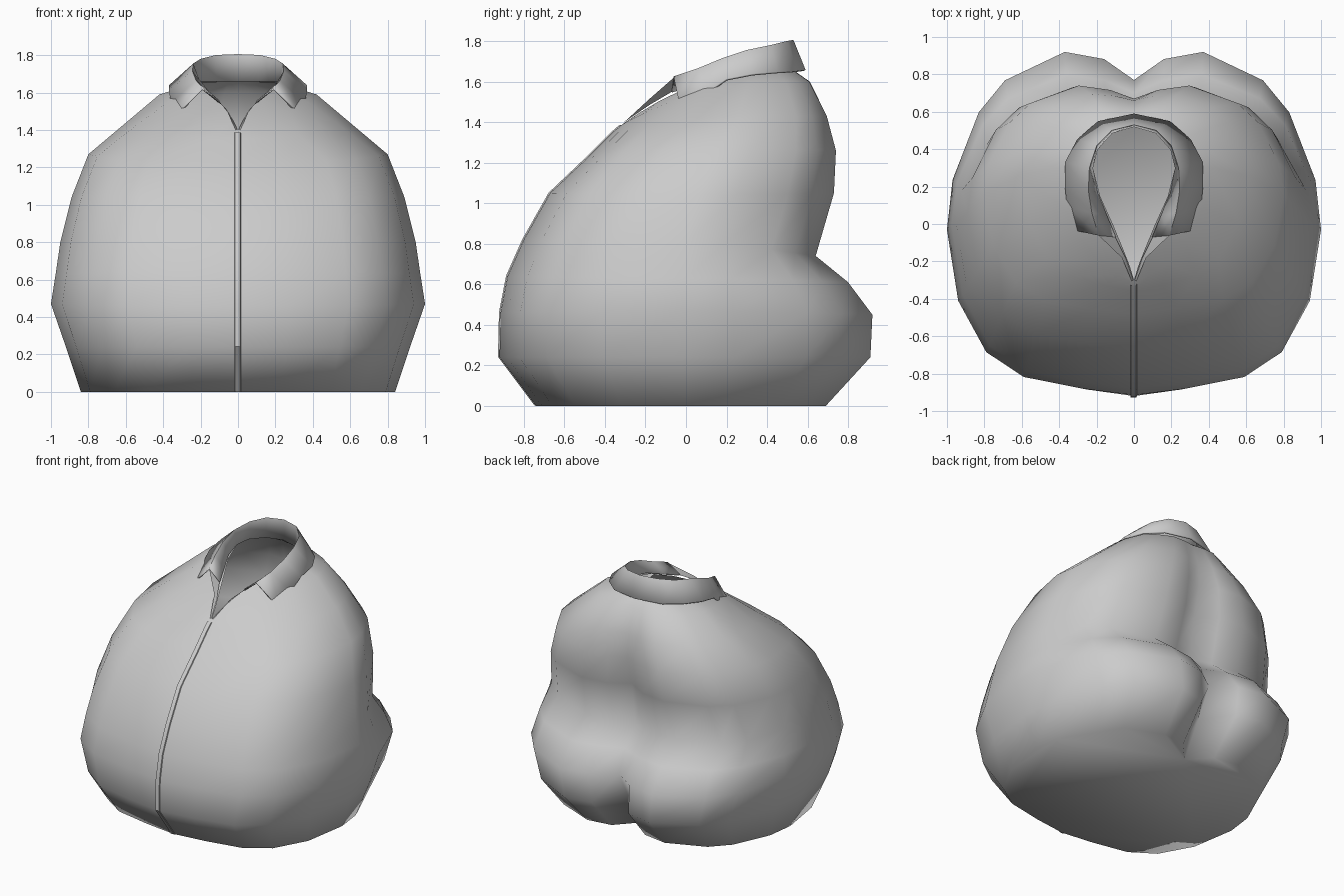
import bpy, bmesh

if "Cube" in bpy.data.objects:
    bpy.data.objects.remove(bpy.data.objects["Cube"])

cloth = bpy.data.materials.new("grey_cloth")
cloth.use_nodes = True
GREY = (0.6, 0.6, 0.6, 1)
cloth.diffuse_color = GREY
cloth.node_tree.nodes["Principled BSDF"].inputs["Base Color"].default_value = GREY


def make_object(name, strips, closed=False, cap=False, angle=3.14):
    """Loft a surface through rows of points."""
    bm = bmesh.new()
    rows = [[bm.verts.new(p) for p in row] for row in strips]
    for a, b in zip(rows, rows[1:]):
        n = len(a)
        for i in range(n if closed else n - 1):
            j = (i + 1) % n
            bm.faces.new((a[i], a[j], b[j], b[i]))
    if cap:
        bm.faces.new(list(reversed(rows[0])))
    bmesh.ops.remove_doubles(bm, verts=bm.verts, dist=0.0005)
    mesh = bpy.data.meshes.new(name)
    bm.to_mesh(mesh)
    bm.free()
    mesh.materials.append(cloth)
    obj = bpy.data.objects.new(name, mesh)
    bpy.context.collection.objects.link(obj)
    bpy.ops.object.select_all(action="DESELECT")
    obj.select_set(True)
    bpy.context.view_layer.objects.active = obj
    bpy.ops.object.shade_smooth_by_angle(angle=angle)
    return obj


# Half outlines from front centre round to back centre: body and neck opening
BODY = [(0, -1), (.28, -.96), (.59, -.89), (.79, -.74), (.94, -.43), (1, 0),
        (.97, .28), (.83, .66), (.69, .84), (.37, 1), (.16, .96), (0, 1)]
NECK = [(0, -1), (.1, -.88), (.25, -.74), (.5, -.52), (.8, -.28), (1, 0),
        (.97, .25), (.85, .55), (.7, .74), (.45, .92), (.2, .99), (0, 1)]

# front y, front z, side x, side y, side z, back y, back z, cleft y, neck blend
RINGS = [
    (-.74, 0, .84, 0, 0, .69, 0, .52, 0),
    (-.92, .24, .92, -.02, .24, .91, .24, .66, 0),
    (-.915, .46, 1, -.03, .47, .92, .45, .77, 0),
    (-.88, .64, .975, 0, .63, .80, .61, .70, 0),
    (-.80, .82, .95, 0, .80, .64, .74, .58, 0),
    (-.67, 1.05, .89, .06, 1.04, .73, 1.05, .62, 0),
    (-.48, 1.23, .80, .16, 1.27, .74, 1.26, .67, 0),
    (-.36, 1.35, .61, .26, 1.43, .70, 1.43, .66, .15),
    (-.32, 1.385, .42, .30, 1.59, .62, 1.60, .60, .45),
    (-.30, 1.40, .225, .32, 1.65, .525, 1.66, .525, 1),
]


def ring(fy, fz, sx, sy, sz, by, bz, cleft, blend):
    half = []
    for (ax, af), (bx, bf) in zip(BODY, NECK):
        x, f = ax + (bx - ax) * blend, af + (bf - af) * blend
        reach, end = (sy - fy, fz) if f < 0 else (by - sy, bz)
        half.append((x * sx, sy + f * reach, sz + (end - sz) * abs(f) ** 1.7))
    half[-1] = (0, cleft, bz)
    return half + [(-x, y, z) for x, y, z in reversed(half[1:-1])]


make_object("shirt_body", [ring(*r) for r in RINGS], closed=True, cap=True)

# Thin button band down the front
path = [(r[0], r[1]) for r in RINGS[:-1]]
make_object("button_band", [
    [(-.02, y - .001, z), (-.017, y - .008, z + .002),
     (.012, y - .008, z + .002), (.015, y - .001, z)] for y, z in path], angle=.5)


def mirrored(half):
    return [(-x, y, z) for x, y, z in reversed(half[1:])] + half


# Collar lines, from back centre forward on one side
base = [(0, .525, 1.66), (.12, .49, 1.66), (.2, .4, 1.66), (.225, .3, 1.65),
        (.2, .17, 1.63), (.15, .05, 1.59), (.1, -.07, 1.55)]
fold = [(0, .53, 1.8), (.12, .5, 1.795), (.2, .42, 1.775), (.24, .3, 1.75),
        (.245, .18, 1.71), (.225, .06, 1.66), (.19, -.06, 1.62)]
hem = [(0, .585, 1.655), (.19, .545, 1.65), (.3, .45, 1.645), (.365, .33, 1.635),
       (.365, .2, 1.61), (.355, .1, 1.54), (.345, -.025, 1.465)]
lapel_tip = (.005, -.3, 1.405)

collar = make_object("collar", [mirrored(line) for line in (base, fold, hem)], angle=.8)
solid = collar.modifiers.new("thickness", "SOLIDIFY")
solid.thickness = .012
solid.offset = 0

# Narrow facings running from the collar down to the point of the neck
for side, name in ((1, "left_facing"), (-1, "right_facing")):
    inner = [base[-2], base[-1], (.045, -.18, 1.485), lapel_tip]
    outer = [fold[-2], fold[-1], (.065, -.18, 1.515), (.012, -.305, 1.4)]
    make_object(name, [[(side * x, y, z) for x, y, z in line]
                       for line in (inner, outer)])
